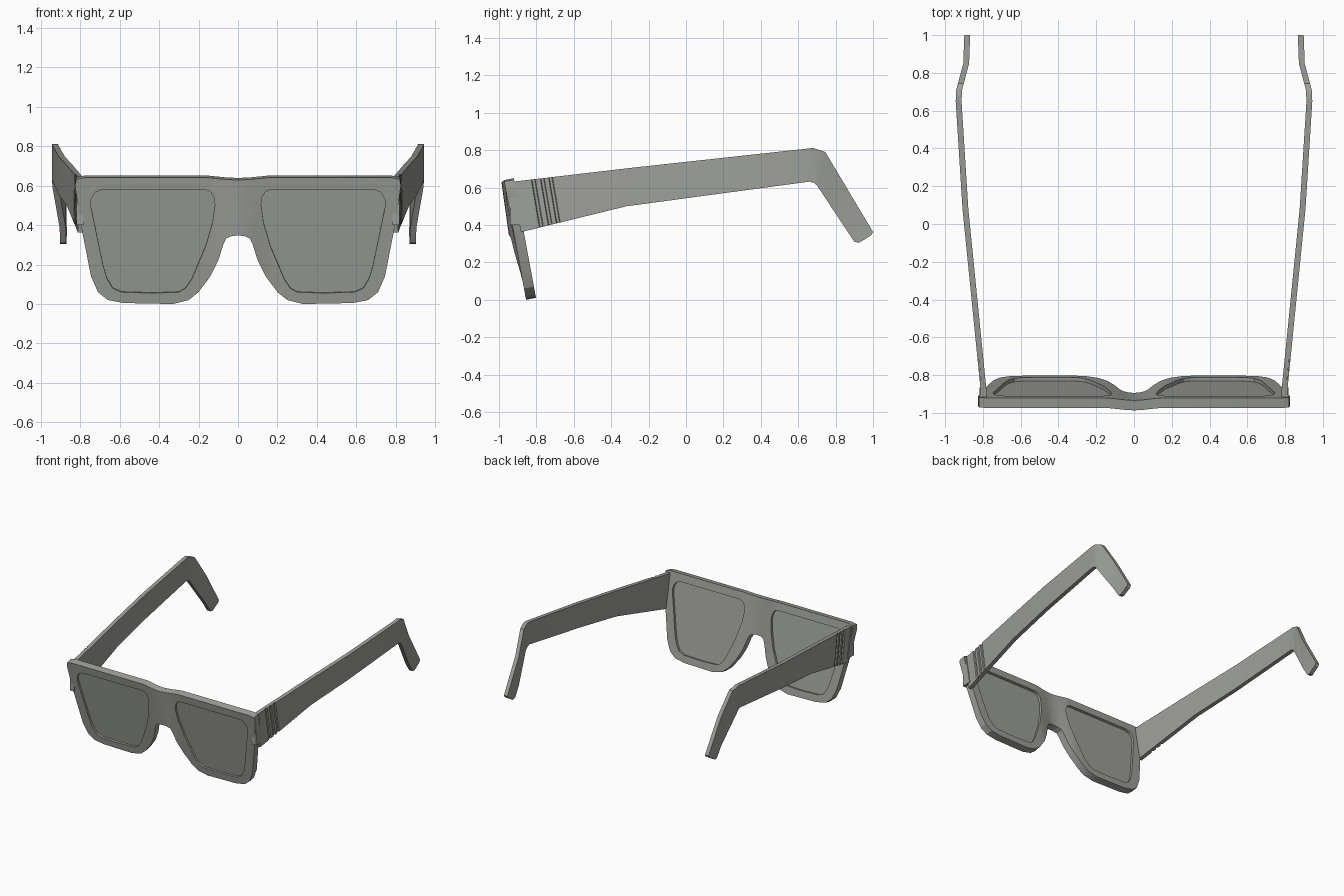
import bpy, bmesh
from mathutils import Vector

if "Cube" in bpy.data.objects:
    bpy.data.objects.remove(bpy.data.objects["Cube"])

grey = bpy.data.materials.new("warm grey")
grey.diffuse_color = (0.34, 0.35, 0.325, 1)
grey.use_nodes = True
grey.node_tree.nodes["Principled BSDF"].inputs["Base Color"].default_value = grey.diffuse_color

# Half outlines seen from the front (x, z)
RIM = [(0, .628), (.07, .632), (.15, .640), (.78, .640), (.82, .632), (.826, .60), (.80, .42),
       (.745, .14), (.71, .06), (.66, .02), (.58, .005), (.33, 0), (.25, .02), (.20, .06),
       (.14, .14), (.10, .22), (.075, .30), (.06, .332), (.03, .345), (0, .347)]
LENS = [(.117, .50), (.122, .54), (.14, .57), (.165, .58), (.69, .58), (.725, .565),
        (.745, .53), (.745, .49), (.685, .20), (.665, .13), (.635, .08), (.59, .06),
        (.43, .055), (.30, .06), (.265, .08), (.235, .125), (.165, .29), (.13, .41)]
# Temple outline from the side (y, z) and outer offset along its length (y, x)
TEMPLE = [(-.94, .63), (-.30, .705), (.68, .812), (.745, .79), (.99, .38), (1, .362),
          (.99, .345), (.925, .305), (.90, .31), (.70, .612), (.685, .625), (.66, .632),
          (-.32, .50), (-.882, .362)]
BEND = [(-.95, .812), (-.88, .812), (-.4, .86), (.08, .908), (.65, .944), (.71, .941),
        (.85, .904), (1.01, .898)]
THICK = .031


def bridge(x, z):
    """Forward bulge of the bridge."""
    t = max(0, 1 - abs(x) / .17)
    return t * t * (3 - 2 * t) * (.015 + .045 * max(0, .64 - z))


def tilt(bm):
    """Lean the flat front (x, depth, z) backwards at the bottom."""
    for v in bm.verts:
        x, d, z = v.co
        v.co = (x, -.855 - .185 * z + d - bridge(x, z), z + .2 * d)


def cut(bm, co, no):
    bmesh.ops.bisect_plane(bm, geom=bm.verts[:] + bm.edges[:] + bm.faces[:],
                           dist=1e-5, plane_co=co, plane_no=no)


def loop(bm, pts, y):
    vs = [bm.verts.new((x, y, z)) for x, z in pts]
    return [bm.edges.new((vs[i - 1], vs[i])) for i in range(len(vs))]


def extrude(bm, vec):
    r = bmesh.ops.extrude_face_region(bm, geom=bm.faces[:], use_keep_orig=True)
    bmesh.ops.translate(bm, vec=vec, verts=[e for e in r["geom"] if isinstance(e, bmesh.types.BMVert)])


def finish(bm, name):
    bmesh.ops.recalc_face_normals(bm, faces=bm.faces[:])
    me = bpy.data.meshes.new(name)
    bm.to_mesh(me)
    bm.free()
    me.materials.append(grey)
    ob = bpy.data.objects.new(name, me)
    bpy.context.collection.objects.link(ob)
    bpy.ops.object.select_all(action='DESELECT')
    ob.select_set(True)
    bpy.context.view_layer.objects.active = ob
    bpy.ops.object.shade_smooth_by_angle(angle=.45)
    return ob


def flip(pts):
    return [(-x, z) for x, z in pts]


# Front frame with two lens openings and a bulging bridge
bm = bmesh.new()
outline = RIM + flip(RIM[1:-1])[::-1]
edges = loop(bm, outline, 0) + loop(bm, LENS, 0) + loop(bm, flip(LENS), 0)
bmesh.ops.triangle_fill(bm, edges=edges, use_beauty=True, normal=Vector((0, -1, 0)))
extrude(bm, (0, .053, 0))
for i in range(-4, 5):
    cut(bm, (i * .0425, 0, 0), (1, 0, 0))
for h in (.42, .52):
    cut(bm, (0, 0, h), (0, 0, 1))
bmesh.ops.triangulate(bm, faces=[f for f in bm.faces if abs(f.calc_center_median().x) < .17])
tilt(bm)
finish(bm, "front_frame")

# Recessed lenses
for side, pts in (("right", LENS), ("left", flip(LENS))):
    bm = bmesh.new()
    bm.faces.new([bm.verts.new((x, .014, z)) for x, z in pts])
    extrude(bm, (0, .02, 0))
    tilt(bm)
    finish(bm, side + "_lens")


def offset(y):
    for (a, p), (b, q) in zip(BEND, BEND[1:]):
        if y <= b:
            return p + (q - p) * (y - a) / (b - a)
    return BEND[-1][1]


# Temples with three slanted grooves near the hinge
slant = Vector((0, 1, .17)).normalized()
grooves = [Vector((0, y, .53)) for y in (-.797, -.748, -.703)]
for side, s in (("right", 1), ("left", -1)):
    bm = bmesh.new()
    bm.faces.new([bm.verts.new((0, y, z)) for y, z in TEMPLE])
    extrude(bm, (-THICK, 0, 0))
    for y, _ in BEND[1:-1]:
        cut(bm, (0, y, 0), (0, 1, 0))
    for g in grooves:
        for d in (-.011, -.007, .007, .011):
            cut(bm, g + slant * d, slant)
    for v in bm.verts:
        in_groove = any(abs((v.co - g).dot(slant)) < .009 for g in grooves)
        depth = -.008 if in_groove and v.co.x > -.01 else 0
        v.co.x = s * (v.co.x + offset(v.co.y) + depth)
    finish(bm, side + "_temple")

    # Hinge block joining the temple to the frame corner
    bm = bmesh.new()
    bm.faces.new([bm.verts.new((s * .782, y, z)) for y, z in
                  ((-.94, .40), (-.94, .635), (-.905, .632), (-.865, .40))])
    extrude(bm, (s * .036, 0, 0))
    finish(bm, side + "_hinge_block")
